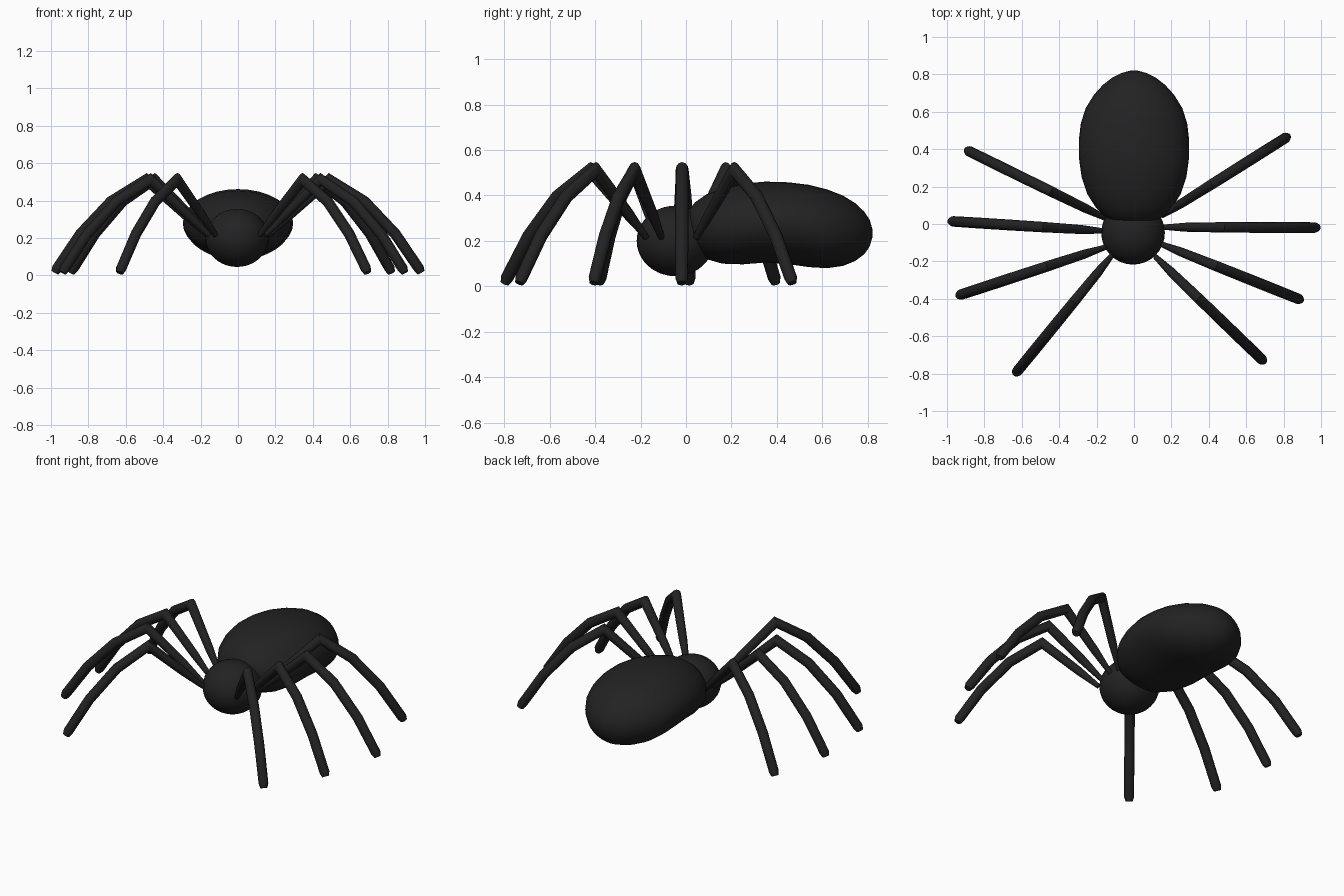
import bpy, bmesh, math
from mathutils import Vector

if "Cube" in bpy.data.objects:
    bpy.data.objects.remove(bpy.data.objects["Cube"])

black = bpy.data.materials.new("matte black")
black.diffuse_color = (0.016, 0.016, 0.016, 1)
black.use_nodes = True
black.node_tree.nodes["Principled BSDF"].inputs["Base Color"].default_value = black.diffuse_color


def loft(name, rings, angle):
    """Skin a list of closed vertex rings and cap both ends."""
    bm = bmesh.new()
    loops = [[bm.verts.new(p) for p in ring] for ring in rings]
    n = len(loops[0])
    for a, b in zip(loops, loops[1:]):
        for i in range(n):
            j = (i + 1) % n
            bm.faces.new((a[i], a[j], b[j], b[i]))
    bm.faces.new(loops[0][::-1])
    bm.faces.new(loops[-1])
    bmesh.ops.recalc_face_normals(bm, faces=bm.faces)
    me = bpy.data.meshes.new(name)
    bm.to_mesh(me)
    bm.free()
    ob = bpy.data.objects.new(name, me)
    bpy.context.collection.objects.link(ob)
    finish(ob, angle)


def finish(ob, angle):
    ob.data.materials.append(black)
    bpy.ops.object.select_all(action='DESELECT')
    ob.select_set(True)
    bpy.context.view_layer.objects.active = ob
    bpy.ops.object.shade_smooth_by_angle(angle=math.radians(angle))


# Head
bpy.ops.mesh.primitive_uv_sphere_add(segments=32, ring_count=20, radius=1,
                                     location=(-0.005, -0.047, 0.2))
head = bpy.context.object
head.name = "head"
head.scale = (0.17, 0.17, 0.155)
finish(head, 60)

# Abdomen: elliptical sections (y, half width, bottom, top)
sections = [(0.0, 0.05, 0.22, 0.30), (0.012, 0.10, 0.19, 0.335),
            (0.04, 0.155, 0.155, 0.37), (0.09, 0.205, 0.12, 0.405),
            (0.16, 0.25, 0.10, 0.43), (0.25, 0.28, 0.097, 0.452),
            (0.35, 0.294, 0.105, 0.461), (0.45, 0.295, 0.098, 0.458),
            (0.54, 0.284, 0.085, 0.447), (0.62, 0.258, 0.08, 0.427),
            (0.69, 0.215, 0.09, 0.40), (0.745, 0.165, 0.112, 0.366),
            (0.785, 0.113, 0.142, 0.328), (0.808, 0.065, 0.175, 0.294),
            (0.82, 0.018, 0.215, 0.252)]
rings = []
for y, w, lo, hi in sections:
    rings.append([(w * math.cos(t), y, (lo + hi) / 2 + (hi - lo) / 2 * math.sin(t))
                  for t in (math.tau * i / 32 for i in range(32))])
loft("abdomen", rings, 60)

# Legs: side profile as (fraction of reach, height, radius), mitred at bends
profile = [(0.0, 0.215, 0.014), (0.14, 0.32, 0.024), (0.40, 0.512, 0.028),
           (0.63, 0.395, 0.029), (0.83, 0.222, 0.029), (0.985, 0.036, 0.028),
           (1.0, 0.014, 0.02)]


def leg(name, base, tip):
    base, tip = Vector(base), Vector(tip)
    out = (tip - base).normalized()
    reach = (tip - base).length - 0.02
    side = Vector((-out.y, out.x, 0))
    pts = [Vector((f * reach, z)) for f, z, r in profile]
    rings = []
    for k, p in enumerate(pts):
        d0 = (p - pts[k - 1]).normalized() if k else None
        d1 = (pts[k + 1] - p).normalized() if k + 1 < len(pts) else None
        d0, d1 = d0 or d1, d1 or d0
        t = (d0 + d1).normalized()
        r, miter = profile[k][2], 1 / t.dot(d0)
        up = Vector((-t.y * out.x, -t.y * out.y, t.x))
        c = Vector((base.x + out.x * p.x, base.y + out.y * p.x, p.y))
        rings.append([c + side * r * math.cos(a) + up * r * miter * math.sin(a)
                      for a in (math.tau * i / 12 for i in range(12))])
    loft(name, rings, 40)


legs = {
    "left_rear_leg": ((-0.15, 0.03), (-0.91, 0.403)),
    "left_mid_rear_leg": ((-0.165, -0.037), (-1.0, 0.016)),
    "left_mid_front_leg": ((-0.155, -0.125), (-0.957, -0.388)),
    "left_front_leg": ((-0.12, -0.17), (-0.645, -0.813)),
    "right_rear_leg": ((0.15, 0.045), (0.838, 0.478)),
    "right_mid_rear_leg": ((0.16, -0.017), (1.0, -0.019)),
    "right_mid_front_leg": ((0.145, -0.107), (0.91, -0.413)),
    "right_front_leg": ((0.115, -0.175), (0.707, -0.747)),
}
for name, (base, tip) in legs.items():
    leg(name, base, tip)
